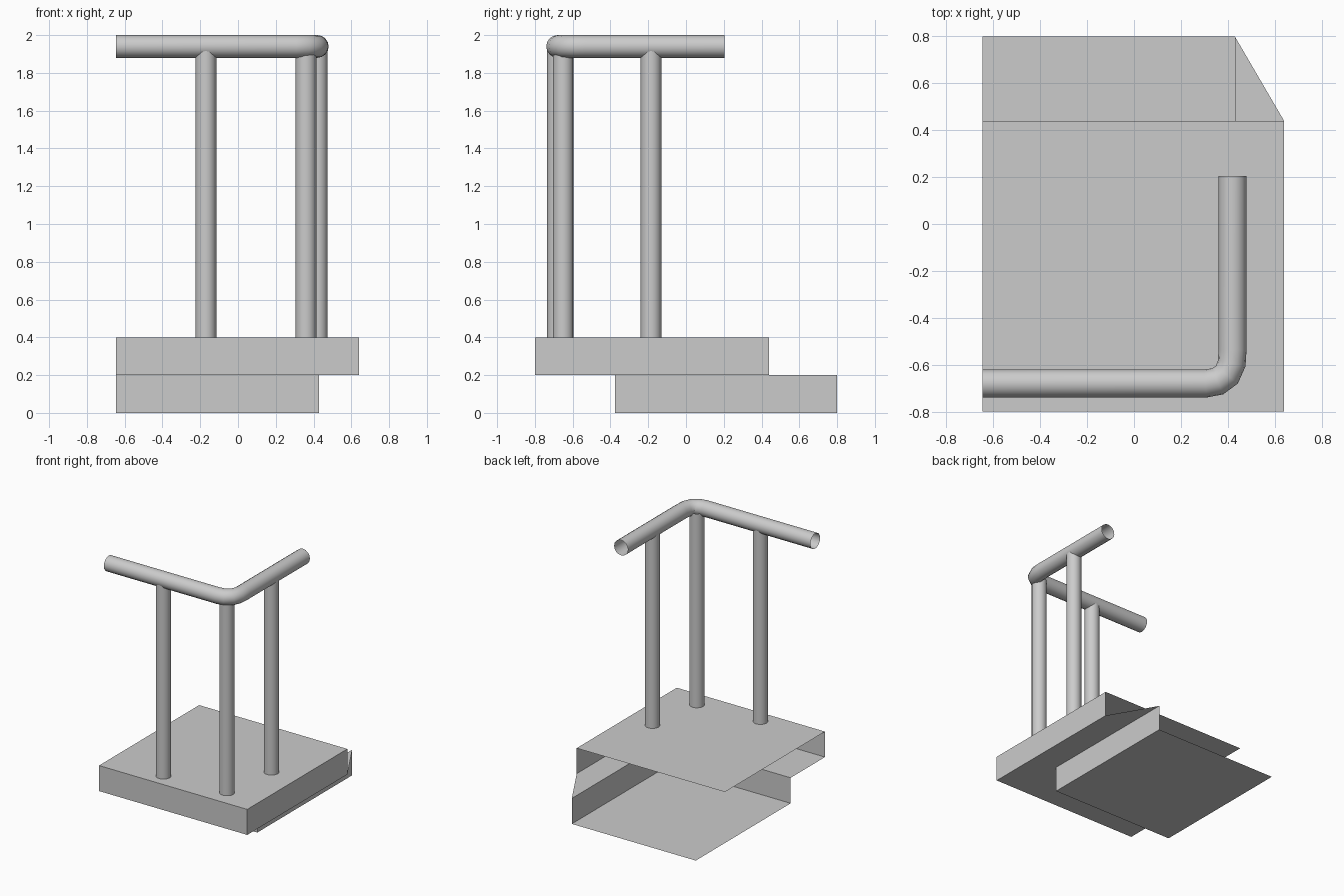
import bpy

if "Cube" in bpy.data.objects:
    bpy.data.objects.remove(bpy.data.objects["Cube"])


def sheet_object(name, polygons):
    """Open thin-sheet object made from a few flat polygons."""
    verts, faces = [], []
    for poly in polygons:
        ids = []
        for p in poly:
            if p not in verts:
                verts.append(p)
            ids.append(verts.index(p))
        faces.append(ids)
    mesh = bpy.data.meshes.new(name)
    mesh.from_pydata(verts, [], faces)
    obj = bpy.data.objects.new(name, mesh)
    bpy.context.collection.objects.link(obj)
    return obj


def tube(name, points, radius):
    """Open round tube swept along a path."""
    curve = bpy.data.curves.new(name, 'CURVE')
    curve.dimensions = '3D'
    curve.bevel_depth = radius
    curve.bevel_resolution = 6
    spline = curve.splines.new('POLY')
    spline.points.add(len(points) - 1)
    for sp, p in zip(spline.points, points):
        sp.co = (*p, 1)
    obj = bpy.data.objects.new(name, curve)
    bpy.context.collection.objects.link(obj)
    bpy.ops.object.select_all(action='DESELECT')
    obj.select_set(True)
    bpy.context.view_layer.objects.active = obj
    bpy.ops.object.convert(target='MESH')
    bpy.ops.object.shade_smooth_by_angle()
    return bpy.context.object


def at(z, outline):
    return [(x, y, z) for x, y in outline]


def wall(a, b, z0, z1):
    return [(*a, z0), (*b, z0), (*b, z1), (*a, z1)]


L, R, R_LOW = -0.645, 0.64, 0.43
FRONT, BACK, MID, LOW_FRONT = -0.8, 0.8, 0.44, -0.375

# Upper platform: top, front and right walls, and the ledge underneath;
# left and back are open
sheet_object("upper_platform", [
    at(0.4, [(L, FRONT), (R, FRONT), (R, MID), (L, MID)]),
    wall((L, FRONT), (R, FRONT), 0.2, 0.4),
    wall((R, FRONT), (R, MID), 0.2, 0.4),
    at(0.2, [(L, LOW_FRONT), (R_LOW, LOW_FRONT), (R, LOW_FRONT),
             (R, FRONT), (L, FRONT)]),
    at(0.2, [(R_LOW, BACK), (R, MID), (R, LOW_FRONT), (R_LOW, LOW_FRONT)]),
])

# Lower base: floor, front and right walls; left, back and top are open
sheet_object("lower_base", [
    at(0, [(L, BACK), (R_LOW, BACK), (R_LOW, LOW_FRONT), (L, LOW_FRONT)]),
    wall((L, LOW_FRONT), (R_LOW, LOW_FRONT), 0, 0.2),
    wall((R_LOW, LOW_FRONT), (R_LOW, BACK), 0, 0.2),
])

# Handrail with a rounded corner
rail = [(L, -0.68), (0.305, -0.68), (0.357, -0.671), (0.396, -0.643),
        (0.417, -0.594), (0.42, -0.535), (0.42, 0.205)]
tube("handrail", at(1.94, rail), 0.06)

# Posts
for name, x, y in (("front_post", -0.17, -0.68),
                   ("corner_post", 0.36, -0.65),
                   ("side_post", 0.42, -0.185)):
    tube(name, [(x, y, 0.4), (x, y, 1.92)], 0.055)
